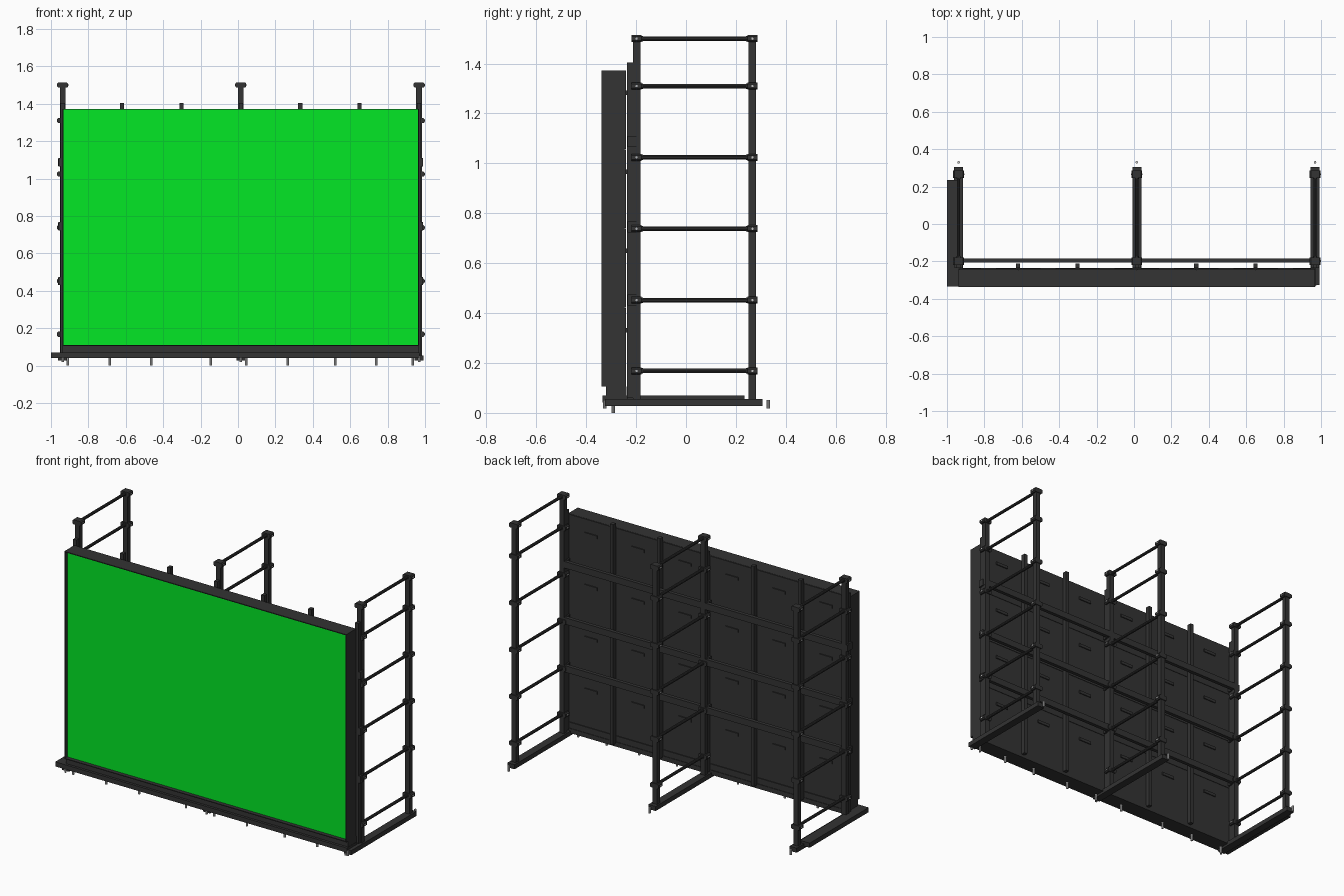
import bpy, bmesh
from mathutils import Matrix, Vector

cube = bpy.data.objects.get("Cube")
if cube:
    bpy.data.objects.remove(cube, do_unlink=True)


def material(name, colour):
    m = bpy.data.materials.new(name)
    m.use_nodes = True
    m.diffuse_color = (*colour, 1)
    bsdf = next(n for n in m.node_tree.nodes if n.type == 'BSDF_PRINCIPLED')
    bsdf.inputs["Base Color"].default_value = (*colour, 1)
    return m


DARK = material("charcoal", (0.033, 0.033, 0.033))
GREEN = material("screen green", (0.001, 0.82, 0.02))
STEEL = material("light steel", (0.6, 0.6, 0.6))


class Part:
    """Collects boxes and rods into one named mesh."""

    def __init__(self, name, mat):
        self.name, self.mat, self.bm = name, mat, bmesh.new()

    def box(self, x, y, z, bevel=0):
        size = [b - a for a, b in (x, y, z)]
        mid = [(a + b) / 2 for a, b in (x, y, z)]
        made = bmesh.ops.create_cube(
            self.bm, size=1,
            matrix=Matrix.Translation(mid) @ Matrix.Diagonal((*size, 1)))
        if bevel:  # chamfer only the edges that run front to back
            edges = {e for v in made["verts"] for e in v.link_edges
                     if abs(e.verts[0].co.y - e.verts[1].co.y) > 0.001}
            bmesh.ops.bevel(self.bm, geom=list(edges), offset=bevel,
                            segments=1, affect='EDGES')
        return self

    def rod(self, start, end, radius, sides=10):
        a, b = Vector(start), Vector(end)
        turn = (b - a).to_track_quat('Z', 'Y').to_matrix().to_4x4()
        bmesh.ops.create_cone(
            self.bm, cap_ends=True, segments=sides, radius1=radius,
            radius2=radius, depth=(b - a).length,
            matrix=Matrix.Translation((a + b) / 2) @ turn)
        return self

    def finish(self):
        mesh = bpy.data.meshes.new(self.name)
        self.bm.to_mesh(mesh)
        self.bm.free()
        mesh.materials.append(self.mat)
        obj = bpy.data.objects.new(self.name, mesh)
        bpy.context.collection.objects.link(obj)
        return obj


def around(c, half):
    return (c - half, c + half)


# Main layout
LEFT, RIGHT = -0.937, 0.968
BOTTOM, TOP = 0.105, 1.373
FRONT, SCREEN, BACK = -0.338, -0.313, -0.241
RIM = 0.005
COLS, ROWS = 6, 4
col_w, row_h = (RIGHT - LEFT) / COLS, (TOP - BOTTOM) / ROWS
FRAMES = [-0.938, 0.015, 0.968]
POSTS = [-0.198, 0.266]
RUNGS = [0.168, 0.452, 0.738, 1.024, 1.31, 1.5]
CROSS_TUBES = [0.452, 0.745, 1.087]

# Display wall: solid body, thin hood around the recessed screen
Part("screen_body", DARK).box((LEFT, RIGHT), (SCREEN, BACK - 0.006),
                              (BOTTOM, TOP)).finish()
hood = Part("screen_hood", DARK)
for x in ((LEFT, LEFT + RIM), (RIGHT - RIM, RIGHT)):
    hood.box(x, (FRONT, SCREEN), (BOTTOM, TOP))
for z in ((BOTTOM, BOTTOM + RIM), (TOP - RIM, TOP)):
    hood.box((LEFT + RIM, RIGHT - RIM), (FRONT, SCREEN), z)
hood.finish()
Part("screen_face", GREEN).box((LEFT + RIM, RIGHT - RIM),
                               (SCREEN - 0.002, SCREEN + 0.001),
                               (BOTTOM + RIM, TOP - RIM)).finish()

# Cabinet backs with hairline seams and handles
backs = Part("cabinet_backs", DARK)
handles = Part("cabinet_handles", DARK)
for c in range(COLS):
    for r in range(ROWS):
        x, z = LEFT + c * col_w, BOTTOM + r * row_h
        backs.box((x + 0.001, x + col_w - 0.001), (BACK - 0.007, BACK),
                  (z + 0.001, z + row_h - 0.001))
        handles.box(around(x + col_w / 2, 0.043), (BACK - 0.001, BACK + 0.006),
                    around(z + row_h - 0.09, 0.009))
backs.finish()
handles.finish()

# Plinth under the wall and the floor plate with its side arm
Part("plinth", DARK).box((LEFT, RIGHT), (-0.32, -0.238), (0.06, BOTTOM)).finish()
Part("floor_plate", DARK).box((-1.0, 0.97), (-0.335, -0.235), (0.041, 0.069)).box(
    (-1.0, -0.935), (-0.235, 0.235), (0.041, 0.069)).finish()

# Vertical rails that carry the cabinets
rails = Part("vertical_rails", DARK)
for c in range(COLS + 1):
    rails.box(around(LEFT + c * col_w, 0.011), (-0.236, -0.21), (0.06, 1.405))
rails.finish()

# Tall rectangular cross tubes with their brackets
tubes = Part("cross_tubes", DARK)
brackets = Part("cross_tube_brackets", DARK)
for z in CROSS_TUBES:
    tubes.box((-0.962, 0.985), (-0.207, -0.185), around(z, 0.02))
    for x in FRAMES:
        brackets.box(around(x, 0.022), (-0.234, -0.198), around(z, 0.022))
tubes.finish()
brackets.finish()

# Three ladder frames
for side, fx in zip(("right", "middle", "left"), FRAMES):
    posts = Part(side + "_ladder_posts", DARK)
    rungs = Part(side + "_ladder_rungs", DARK)
    clamps = Part(side + "_ladder_clamps", DARK)
    bolts = Part(side + "_clamp_bolts", STEEL)
    for py in POSTS:
        posts.box(around(fx, 0.015), around(py, 0.015), (0.04, 1.5))
        inward = 0.026 if py < 0 else -0.026
        for z in RUNGS:
            clamps.box(around(fx, 0.029), around(py, 0.02), around(z, 0.014), 0.006)
            clamps.rod((fx, py, z), (fx, py + inward, z), 0.011)
            bolts.rod((fx - 0.031, py, z), (fx + 0.031, py, z), 0.005, 6)
    for z in RUNGS:
        rungs.rod((fx, POSTS[0], z), (fx, POSTS[1], z), 0.009)
    for part in (posts, rungs, clamps, bolts):
        part.finish()
    Part(side + "_base_beam", DARK).box(
        around(fx, 0.024), (-0.325, 0.306), (0.027, 0.055)).finish()
    Part(side + "_levelling_pins", STEEL).rod(
        (fx, -0.325, 0.018), (fx, -0.325, 0.05), 0.007).rod(
        (fx, 0.33, 0.018), (fx, 0.33, 0.052), 0.007).finish()

# Adjustable feet along the front edge
feet = Part("front_feet", STEEL)
for x in (-0.909, -0.687, -0.463, -0.147, 0.045, 0.265, 0.521, 0.74, 0.933):
    feet.rod((x, -0.292, 0), (x, -0.292, 0.046), 0.007)
feet.finish()
